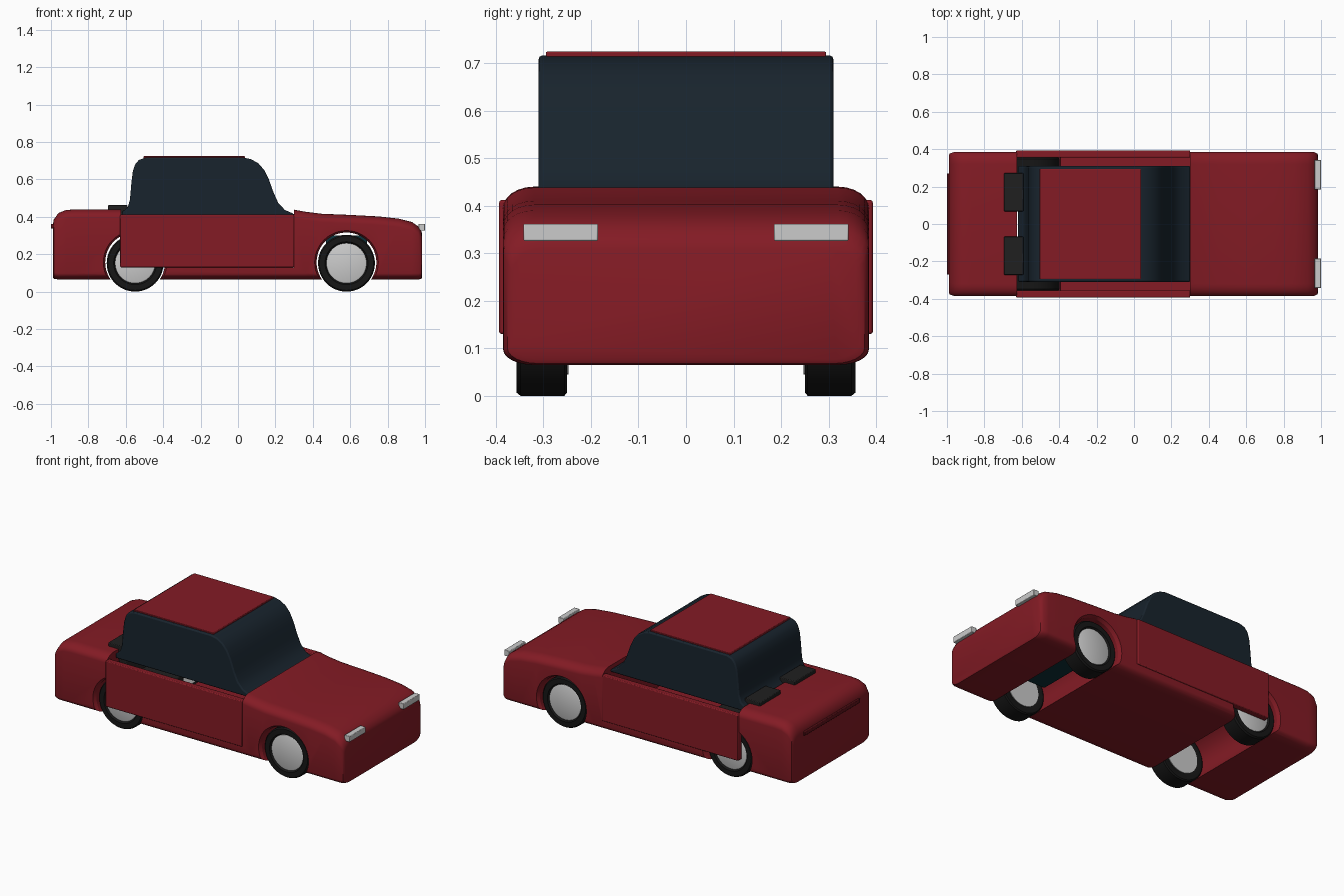
import bpy, bmesh, math
from mathutils import Matrix

if "Cube" in bpy.data.objects:
    bpy.data.objects.remove(bpy.data.objects["Cube"])


def material(name, rgb):
    m = bpy.data.materials.new(name)
    m.diffuse_color = (*rgb, 1)
    m.use_nodes = True
    m.node_tree.nodes["Principled BSDF"].inputs["Base Color"].default_value = m.diffuse_color
    return m


RED = material("red_paint", (0.23, 0.011, 0.018))
DARK_RED = material("dark_red", (0.12, 0.006, 0.01))
GLASS = material("dark_glass", (0.009, 0.017, 0.026))
RUBBER = material("black_rubber", (0.008, 0.008, 0.008))
SEAT = material("seat_leather", (0.014, 0.014, 0.014))
TEAL = material("dark_teal", (0.004, 0.03, 0.04))


def finish(name, bm, mat=None, bevel=0, segments=2):
    bmesh.ops.recalc_face_normals(bm, faces=bm.faces)
    mesh = bpy.data.meshes.new(name)
    bm.to_mesh(mesh)
    bm.free()
    ob = bpy.data.objects.new(name, mesh)
    bpy.context.collection.objects.link(ob)
    if mat:
        mesh.materials.append(mat)
    if bevel:
        mod = ob.modifiers.new("bevel", "BEVEL")
        mod.width, mod.segments = bevel, segments
        mod.limit_method, mod.angle_limit = "ANGLE", math.radians(40)
    smooth(ob)
    return ob


def smooth(ob):
    bpy.ops.object.select_all(action="DESELECT")
    ob.select_set(True)
    bpy.context.view_layer.objects.active = ob
    bpy.ops.object.shade_smooth_by_angle(angle=math.radians(35))


def box(name, x, y, z, mat=None, bevel=0, tilt=0):
    bm = bmesh.new()
    c = [(a[0] + a[1]) / 2 for a in (x, y, z)]
    s = [a[1] - a[0] for a in (x, y, z)]
    m = Matrix.Translation(c) @ Matrix.Rotation(tilt, 4, "Y") @ Matrix.Diagonal((*s, 1))
    bmesh.ops.create_cube(bm, size=1, matrix=m)
    return finish(name, bm, mat, bevel)


def lathe_y(name, profile, x, y, z, mat=None, steps=48, side=1):
    # spin (radius, offset) points about an axis along y
    bm = bmesh.new()
    rings = []
    for r, o in profile:
        rings.append([bm.verts.new((x + r * math.cos(2 * math.pi * i / steps), y + side * o,
                                    z + r * math.sin(2 * math.pi * i / steps)))
                      for i in range(steps)])
    for a, b in zip(rings, rings[1:]):
        for i in range(steps):
            j = (i + 1) % steps
            bm.faces.new((a[i], a[j], b[j], b[i]))
    bm.faces.new(rings[0])
    bm.faces.new(rings[-1])
    return finish(name, bm, mat)


def cut(target, cutter):
    mod = target.modifiers.new("cut", "BOOLEAN")
    mod.operation, mod.solver, mod.object = "DIFFERENCE", "EXACT", cutter
    cutter.hide_render = True
    bpy.ops.object.select_all(action="DESELECT")
    target.select_set(True)
    bpy.context.view_layer.objects.active = target
    bpy.ops.object.modifier_apply(modifier=mod.name)
    bpy.data.objects.remove(cutter)


# Body: rounded cross-sections lofted along the length (x, half width, top, bottom)
stations = [(-0.99, .365, .355, .078), (-.985, .377, .385, .069), (-.96, .385, .42, .065),
            (-.92, .385, .436, .065), (-.87, .385, .44, .065), (.30, .385, .438, .065),
            (.36, .385, .427, .065), (.45, .385, .416, .065), (.60, .385, .41, .065),
            (.75, .385, .402, .065), (.86, .385, .39, .065), (.93, .385, .372, .065),
            (.965, .384, .348, .065), (.98, .376, .325, .068), (.985, .365, .308, .076)]


def section(w, top, bottom, n=6):
    pts = []
    for sy, sz, a0 in ((1, 1, 0), (-1, 1, 90), (-1, -1, 180), (1, -1, 270)):
        rz = .045 if sz > 0 else .033
        for i in range(n + 1):
            a = math.radians(a0 + 90 * i / n)
            zc = top - rz if sz > 0 else bottom + rz
            pts.append((sy * (w - .065) + .065 * math.cos(a), zc + rz * math.sin(a)))
    return pts


bm = bmesh.new()
loops = [[bm.verts.new((x, y, z)) for y, z in section(w, t, b)] for x, w, t, b in stations]
for a, b in zip(loops, loops[1:]):
    for i in range(len(a)):
        j = (i + 1) % len(a)
        bm.faces.new((a[i], a[j], b[j], b[i]))
bm.faces.new(loops[0])
bm.faces.new(loops[-1])
body = finish("body", bm, RED)

# Cabin opening and wheel wells
WHEELS_X, WHEEL_Z, WHEEL_R = (-.55, .58), .152, .152
cut(body, box("cabin_cutter", (-.625, .30), (-.5, .5), (.13, .6)))
for x in WHEELS_X:
    cut(body, lathe_y("well_cutter", [(.16, -.5), (.16, .5)], x, 0, WHEEL_Z + .004))
    for s in (1, -1):
        cut(body, lathe_y("lip_cutter", [(.16, .365), (.178, .40)], x, 0, WHEEL_Z + .004, side=s))
smooth(body)

# Glass cabin from a side profile
profile = [(-.62, .40), (-.62, .425), (-.59, .45), (-.578, .49), (-.57, .58), (-.563, .64), (-.55, .68),
           (-.53, .704), (-.495, .716), (.03, .716), (.07, .708), (.11, .685), (.14, .65),
           (.165, .60), (.19, .53), (.215, .475), (.25, .437), (.30, .415), (.30, .40)]
bm = bmesh.new()
face = bm.faces.new([bm.verts.new((x, -.31, z)) for x, z in profile])
ext = bmesh.ops.extrude_face_region(bm, geom=[face])
bmesh.ops.translate(bm, vec=(0, .62, 0), verts=[v for v in ext["geom"] if isinstance(v, bmesh.types.BMVert)])
finish("glass_cabin", bm, GLASS, bevel=.012)
box("roof_panel", (-.505, .038), (-.295, .295), (.708, .724), RED, bevel=.003)

# Parts repeated on both sides
for s, side in ((1, "left"), (-1, "right")):
    def span(a, b):
        return tuple(sorted((s * a, s * b)))
    box("door_" + side, (-.63, .30), span(.355, .393), (.13, .412), RED, bevel=.005)
    box("headlight_" + side, (.965, 1.0), span(.185, .342), (.326, .362), bevel=.003)
    box("rear_seat_top_" + side, (-.695, -.59), span(.068, .272), (.43, .462), SEAT, bevel=.004)
    box("rear_seat_back_" + side, (-.62, -.57), span(.068, .272), (.27, .45), SEAT, .005, math.radians(-15))
    box("rear_seat_base_" + side, (-.58, -.32), span(.068, .272), (.24, .29), SEAT, .005)
    for x, end in zip(WHEELS_X, ("rear", "front")):
        lathe_y(f"tyre_{end}_{side}",
                [(.10, .255), (.108, .25), (.145, .25), (WHEEL_R, .256), (WHEEL_R, .348),
                 (.145, .357), (.115, .357), (.107, .345), (.10, .345)],
                x, 0, WHEEL_Z, RUBBER, side=s)
        lathe_y(f"wheel_disc_{end}_{side}", [(.107, .247), (.107, .348), (.10, .351)],
                x, 0, WHEEL_Z, side=s)

# Rear light strip and the block between the front wheels
box("rear_light_strip", (-1.0, -.96), (-.27, .27), (.338, .362), DARK_RED, bevel=.003)
box("engine_block", (.47, .69), (-.20, .20), (.17, .30), TEAL, bevel=.01)
